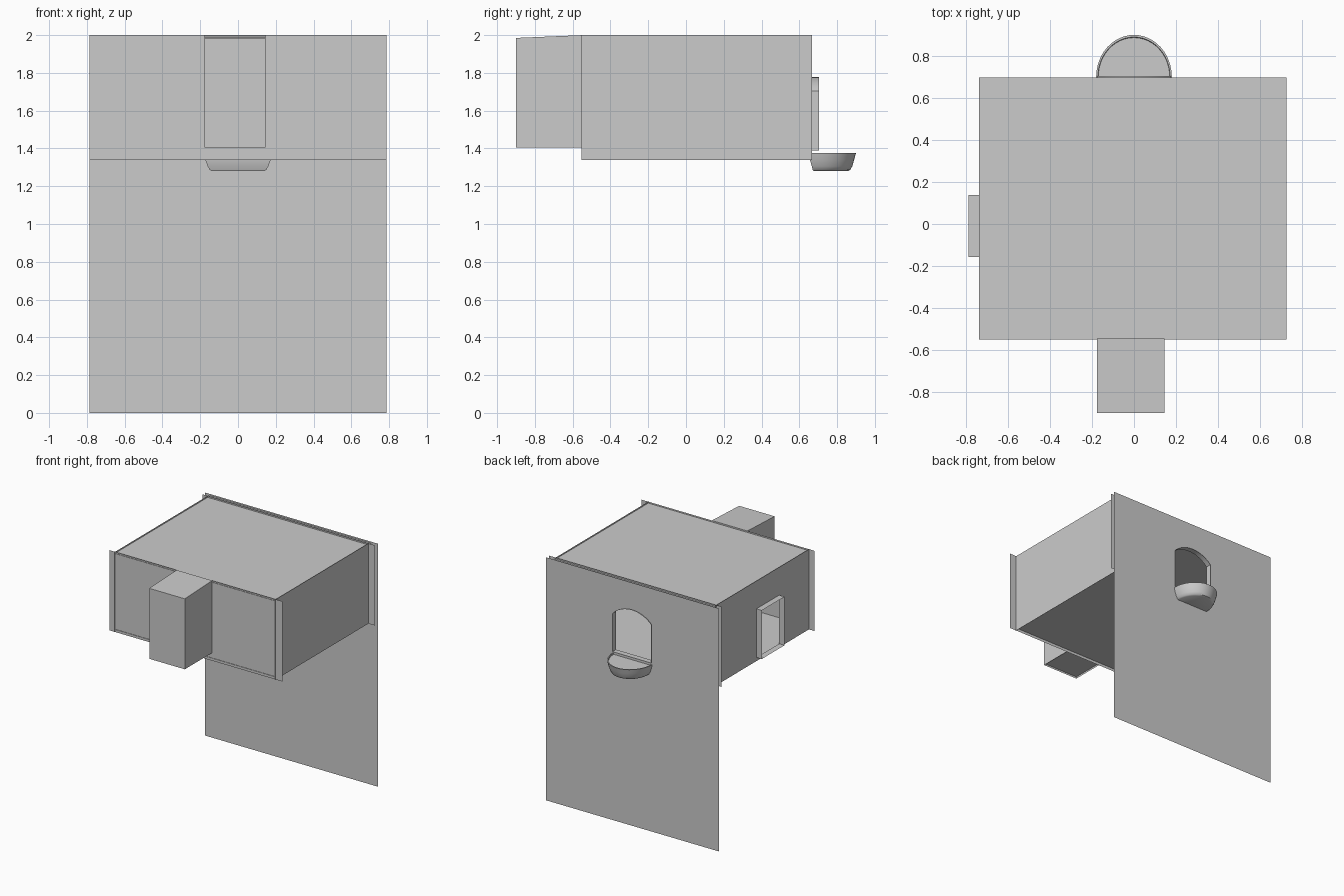
import bpy, bmesh, math
from mathutils import Vector

if "Cube" in bpy.data.objects:
    bpy.data.objects.remove(bpy.data.objects["Cube"])

# Mappings from a flat (u, v) outline to a wall plane at distance d
def XZ(u, v, d): return Vector((u, d, v))
def YZ(u, v, d): return Vector((d, u, v))
def XY(u, v, d): return Vector((u, v, d))

def rect(u0, u1, v0, v1):
    return [(u0, v0), (u1, v0), (u1, v1), (u0, v1)]

def finish(name, bm, smooth=False):
    bmesh.ops.recalc_face_normals(bm, faces=bm.faces)
    me = bpy.data.meshes.new(name)
    bm.to_mesh(me)
    bm.free()
    ob = bpy.data.objects.new(name, me)
    bpy.context.collection.objects.link(ob)
    if smooth:
        bpy.context.view_layer.objects.active = ob
        ob.select_set(True)
        bpy.ops.object.shade_smooth_by_angle(angle=math.radians(35))
        ob.select_set(False)
    return ob

def panel(name, plane, d, outline, hole=None):
    """Thin sheet, optionally with an opening."""
    bm = bmesh.new()
    edges = []
    for loop in [outline] + ([hole] if hole else []):
        vs = [bm.verts.new(plane(u, v, d)) for u, v in loop]
        edges += [bm.edges.new((vs[i - 1], vs[i])) for i in range(len(vs))]
    normal = plane(0, 0, 1) - plane(0, 0, 0)
    bmesh.ops.triangle_fill(bm, edges=edges, use_beauty=True, normal=normal)
    bmesh.ops.dissolve_limit(bm, angle_limit=0.01, verts=bm.verts, edges=bm.edges)
    return finish(name, bm)

def bridge(bm, a, b, closed=True):
    for i in range(0 if closed else 1, len(a)):
        bm.faces.new((a[i - 1], a[i], b[i], b[i - 1]))

def tube(name, plane, loop, d0, d1, smooth=False):
    """Lining that runs through an opening."""
    bm = bmesh.new()
    a, b = [[bm.verts.new(plane(u, v, d)) for u, v in loop] for d in (d0, d1)]
    bridge(bm, a, b)
    return finish(name, bm, smooth)

# Opening outlines
W, LOW, TOP = 0.787, 1.34, 2.0
half, spring, crown = 0.175, 1.705, 1.778
rise = crown - spring
R = (half ** 2 + rise ** 2) / (2 * rise)
sweep = math.asin(half / R)
arch = [(-half, 1.39), (half, 1.39)]
for i in range(13):
    t = sweep * (1 - i / 6)
    arch.append((R * math.sin(t), crown - R + R * math.cos(t)))
window = rect(-0.157, 0.138, 1.37, 1.77)
bay_hole = rect(-0.177, 0.146, 1.41, 1.985)

# Walls, floor and roof of the room
upper = rect(-W, W, LOW, TOP)
panel("outer_facade", XZ, 0.697, rect(-W, W, 0, TOP), arch)
panel("inner_back_wall", XZ, 0.66, upper, arch)
panel("front_wall", XZ, -0.545, upper, bay_hole)
side = rect(-0.553, 0.668, LOW, TOP)
panel("left_wall", YZ, -0.738, side, window)
panel("right_wall", YZ, 0.725, side)
slab = rect(-0.738, 0.725, -0.549, 0.697)
panel("floor", XY, 1.363, slab)
panel("roof", XY, 1.988, slab)

# Linings of the arched niche and the side window
tube("niche_lining", XZ, arch, 0.66, 0.705, smooth=True)
tube("window_frame", YZ, window, -0.787, -0.738)

# Bay box on the front, with a slightly sloping top
bm = bmesh.new()
x0, x1, y0, y1 = -0.177, 0.146, -0.9, -0.545
low = [bm.verts.new((x, y, 1.405)) for x, y in ((x0, y1), (x0, y0), (x1, y0), (x1, y1))]
high = [bm.verts.new((x, y, z)) for x, y, z in
        ((x0, y1, TOP), (x0, y0, 1.985), (x1, y0, 1.985), (x1, y1, TOP))]
bridge(bm, low, high, closed=False)
bm.faces.new(high)
finish("bay_shell", bm)
panel("bay_floor", XY, 1.42, rect(x0, x1, y0, y1))

# Half-round basin: stacked D-shaped rings (z, x radius, y radius, back y)
bm = bmesh.new()
levels = [(1.28, .14, .155, .675), (1.287, .15, .17, .671), (1.305, .16, .18, .666),
          (1.34, .173, .19, .656), (1.376, .18, .2, .655),
          (1.376, .172, .19, .663), (1.366, .17, .187, .665)]
rings = []
for z, rx, ry, back in levels:
    pts = [(rx, back)] + [(rx * math.cos(math.pi * i / 24), 0.7 + ry * math.sin(math.pi * i / 24))
                          for i in range(25)] + [(-rx, back)]
    rings.append([bm.verts.new((x, y, z)) for x, y in pts])
for a, b in zip(rings, rings[1:]):
    bridge(bm, a, b)
bm.faces.new(rings[0])
bm.faces.new(rings[-1])
finish("basin", bm, smooth=True)
